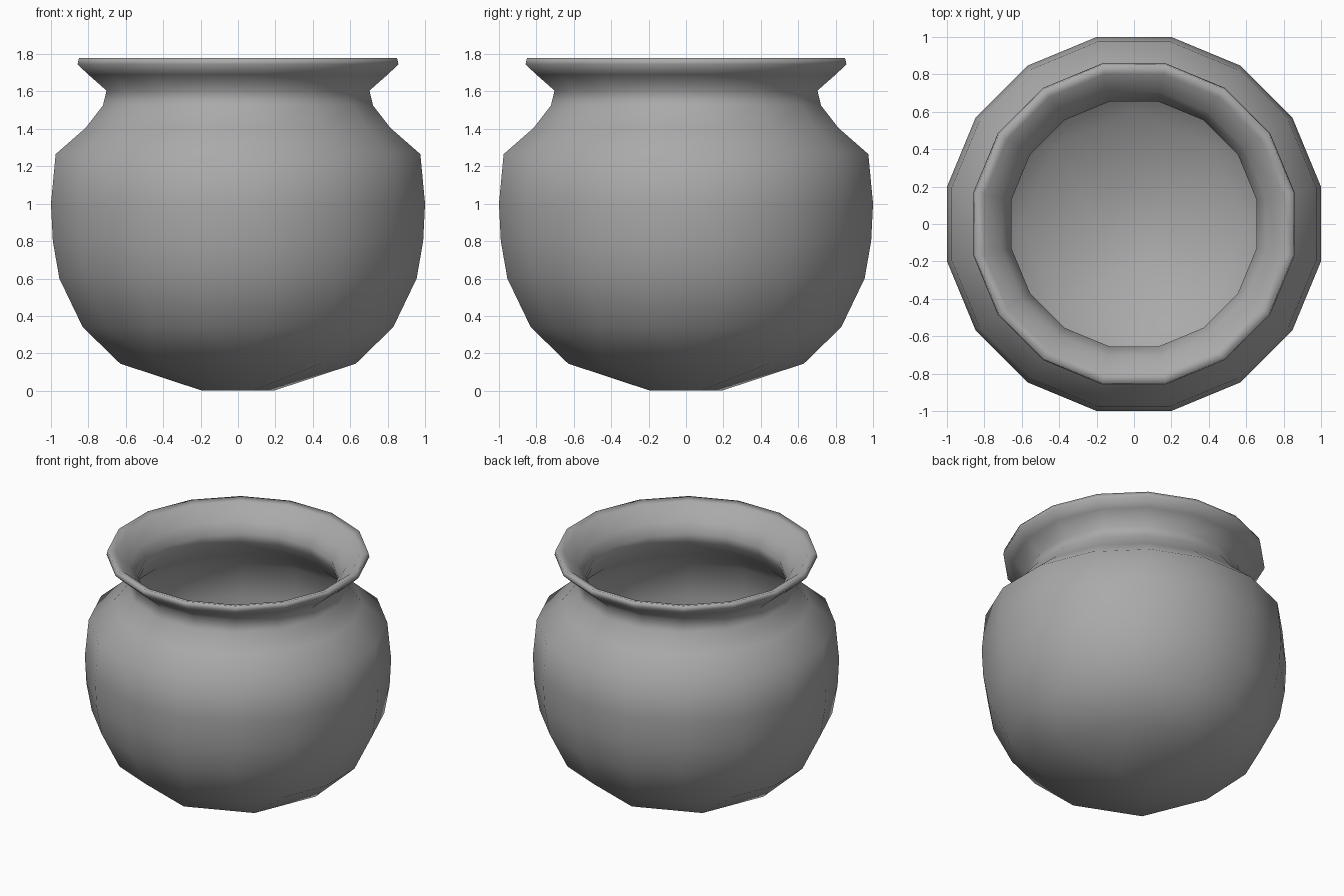
import bpy, bmesh, math

if "Cube" in bpy.data.objects:
    bpy.data.objects.remove(bpy.data.objects["Cube"])

clay = bpy.data.materials.new("grey_clay")
clay.diffuse_color = (0.4, 0.4, 0.4, 1)
clay.use_nodes = True
clay.node_tree.nodes["Principled BSDF"].inputs["Base Color"].default_value = clay.diffuse_color

FLAT = math.cos(math.pi / 16)  # apothem / radius of a 16-gon

# Half-width (to the flats) and height, from low outside, over the lip, to low inside
outside = [(.83, .34), (.955, .60), (.99, .80), (1.0, 1.0), (.975, 1.265),
           (.815, 1.405), (.722, 1.525), (.703, 1.605), (.80, 1.69), (.858, 1.745)]
lip = [(.85, 1.78), (.80, 1.765)]
inside = [(.705, 1.67), (.655, 1.595), (.668, 1.53), (.77, 1.385), (.925, 1.245),
          (.95, 1.0), (.94, .81), (.905, .62), (.785, .375)]

bm = bmesh.new()


def ring(n, radius, z, start):
    """n points around the z axis, first at angle start (degrees)."""
    return [bm.verts.new((radius * math.cos(math.radians(start + 360 * i / n)),
                          radius * math.sin(math.radians(start + 360 * i / n)), z))
            for i in range(n)]


def halve(big, small):
    """Join a ring to one of half its count with alternating triangles and quads."""
    n = len(small)
    for i in range(n):
        a, b = small[i], small[(i + 1) % n]
        bm.faces.new((big[2 * i - 1], big[2 * i], a))
        bm.faces.new((big[2 * i], big[2 * i + 1], b, a))


def base(big, r8, z8, r4, z4):
    """Close the bowl through an octagon to a small square."""
    eight = ring(8, r8, z8, 0)
    four = ring(4, r4, z4, 22.5)
    halve(big, eight)
    # each square corner sits over the middle of every other octagon edge
    halve(eight[1:] + eight[:1], four)
    bm.faces.new(four)


# Wall and flared lip
rings = [ring(16, w / FLAT, z, 11.25) for w, z in outside + lip + inside]
for lower, upper in zip(rings, rings[1:]):
    for i in range(16):
        j = (i + 1) % 16
        bm.faces.new((lower[i], lower[j], upper[j], upper[i]))

# Outer and inner base
base(rings[0], .63, .145, .206, 0)
base(rings[-1], .595, .195, .195, .05)

bmesh.ops.recalc_face_normals(bm, faces=bm.faces)
mesh = bpy.data.meshes.new("pot")
bm.to_mesh(mesh)
bm.free()
mesh.materials.append(clay)
pot = bpy.data.objects.new("pot", mesh)
bpy.context.collection.objects.link(pot)
mesh.shade_smooth()
